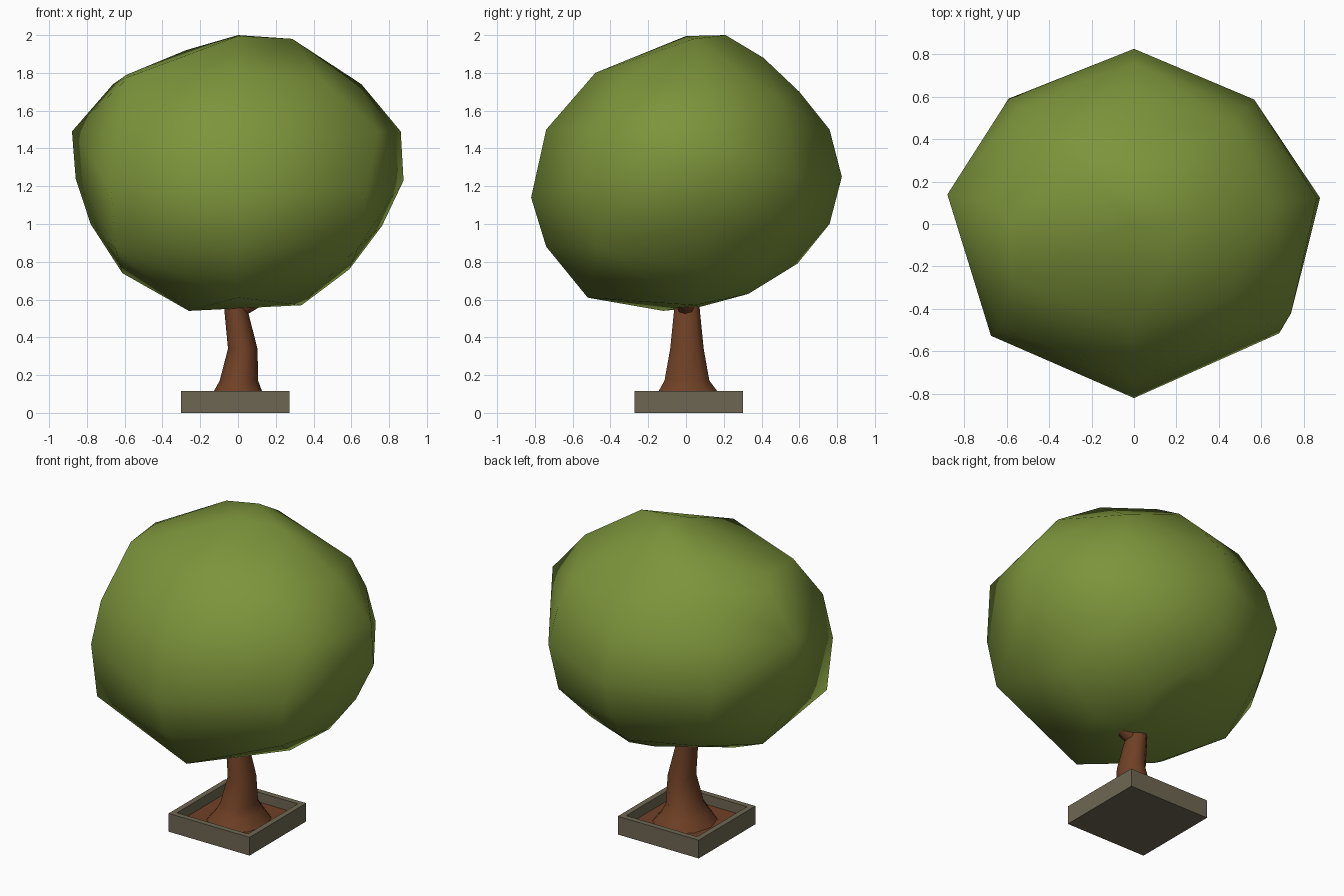
import bpy, bmesh, math
from mathutils import Vector

cube = bpy.data.objects.get("Cube")
if cube:
    bpy.data.objects.remove(cube)


def material(name, rgb):
    mat = bpy.data.materials.new(name)
    mat.use_nodes = True
    mat.diffuse_color = (*rgb, 1)
    mat.node_tree.nodes["Principled BSDF"].inputs["Base Color"].default_value = (*rgb, 1)
    return mat


leaf_green = material("leaf green", (0.205, 0.297, 0.044))
bark_brown = material("bark brown", (0.16, 0.052, 0.019))
stone_grey = material("stone grey", (0.155, 0.134, 0.085))


def finish(bm, name, mat, smooth_angle=None):
    bmesh.ops.recalc_face_normals(bm, faces=bm.faces)
    mesh = bpy.data.meshes.new(name)
    bm.to_mesh(mesh)
    bm.free()
    mesh.materials.append(mat)
    obj = bpy.data.objects.new(name, mesh)
    bpy.context.collection.objects.link(obj)
    if smooth_angle:
        bpy.ops.object.select_all(action='DESELECT')
        obj.select_set(True)
        bpy.context.view_layer.objects.active = obj
        bpy.ops.object.shade_smooth_by_angle(angle=math.radians(smooth_angle))
    return obj


def loft(bm, rings):
    """Bridge equal-length rings of points and cap both ends."""
    loops = [[bm.verts.new(p) for p in ring] for ring in rings]
    n = len(loops[0])
    for a, b in zip(loops, loops[1:]):
        for i in range(n):
            j = (i + 1) % n
            bm.faces.new((a[i], a[j], b[j], b[i]))
    bm.faces.new(loops[0][::-1])
    bm.faces.new(loops[-1])


# Canopy: faceted hull over eight uneven meridians, heading -> (radius, z)
meridians = {
    -90: [(.48, 1.8), (.74, 1.5), (.82, 1.14), (.74, .88), (.52, .61)],
    -37: [(.56, 1.76), (.856, 1.18), (.8, .88)],
    8: [(.29, 1.98), (.66, 1.74), (.87, 1.49), (.885, 1.23), (.77, .99), (.595, .76), (.34, .57)],
    46: [(.67, 1.67), (.76, 1.48), (.815, 1.25), (.755, .96), (.56, .76)],
    90: [(.21, 2), (.41, 1.88), (.6, 1.7), (.76, 1.5), (.825, 1.25), (.76, 1), (.59, .79), (.33, .65)],
    135: [(.39, 1.92), (.61, 1.76), (.765, 1.5), (.835, 1.25), (.75, .97), (.56, .78)],
    171: [(.67, 1.74), (.89, 1.49), (.87, 1.24), (.79, 1), (.62, .74)],
    218: [(.797, 1.48), (.855, 1.2), (.82, .865)],
}
bm = bmesh.new()
for heading, profile in meridians.items():
    a = math.radians(heading)
    for r, z in profile:
        bm.verts.new((r * math.cos(a), r * math.sin(a), z))
# Knobs between the meridians that make the crown irregular
for p in [(.74, -.42, 1.49), (-.577, -.263, 1.78), (-.59, 0, 1.79),
          (0, 0, 1.995), (-.26, -.12, .54), (0, .07, .56), (.17, .33, .63)]:
    bm.verts.new(p)
hull = bmesh.ops.convex_hull(bm, input=bm.verts)
loose = {g for g in hull["geom_interior"] + hull["geom_unused"] if isinstance(g, bmesh.types.BMVert)}
bmesh.ops.delete(bm, geom=list(loose), context='VERTS')
finish(bm, "canopy", leaf_green, 80)


# Trunk: flared leaning column (z, centre x, centre y, radius x, radius y)
def ellipse(z, cx, cy, rx, ry, n=10):
    angles = [math.tau * i / n for i in range(n)]
    return [(cx + rx * math.cos(a), cy + ry * math.sin(a), z) for a in angles]


bm = bmesh.new()
loft(bm, [ellipse(*ring) for ring in [
    (.04, 0, .01, .195, .21),
    (.12, 0, .01, .125, .16),
    (.17, .005, .005, .102, .125),
    (.34, .025, .005, .078, .093),
    (.54, -.01, .005, .062, .072),
    (.7, -.03, .005, .05, .06),
]])
finish(bm, "trunk", bark_brown, 60)

# Short side branch rising into the canopy
start, end = Vector((0, 0, .55)), Vector((.17, -.01, .635))
axis = end - start
bm = bmesh.new()
bmesh.ops.create_cone(bm, cap_ends=True, segments=8, radius1=.05, radius2=.035, depth=axis.length)
bm.transform(axis.to_track_quat('Z', 'Y').to_matrix().to_4x4())
bmesh.ops.translate(bm, verts=bm.verts, vec=(start + end) / 2)
finish(bm, "branch", bark_brown, 60)


# Planter tray: square box with a recessed top
def square(half, z):
    return [(sx * half - .014, sy * half + .014, z) for sx, sy in ((-1, -1), (1, -1), (1, 1), (-1, 1))]


bm = bmesh.new()
loft(bm, [square(.287, 0), square(.287, .117), square(.252, .117), square(.252, .045)])
finish(bm, "planter", stone_grey)

# Soil bed inside the tray
bm = bmesh.new()
loft(bm, [square(.251, .046), square(.251, .055)])
finish(bm, "soil", bark_brown)
